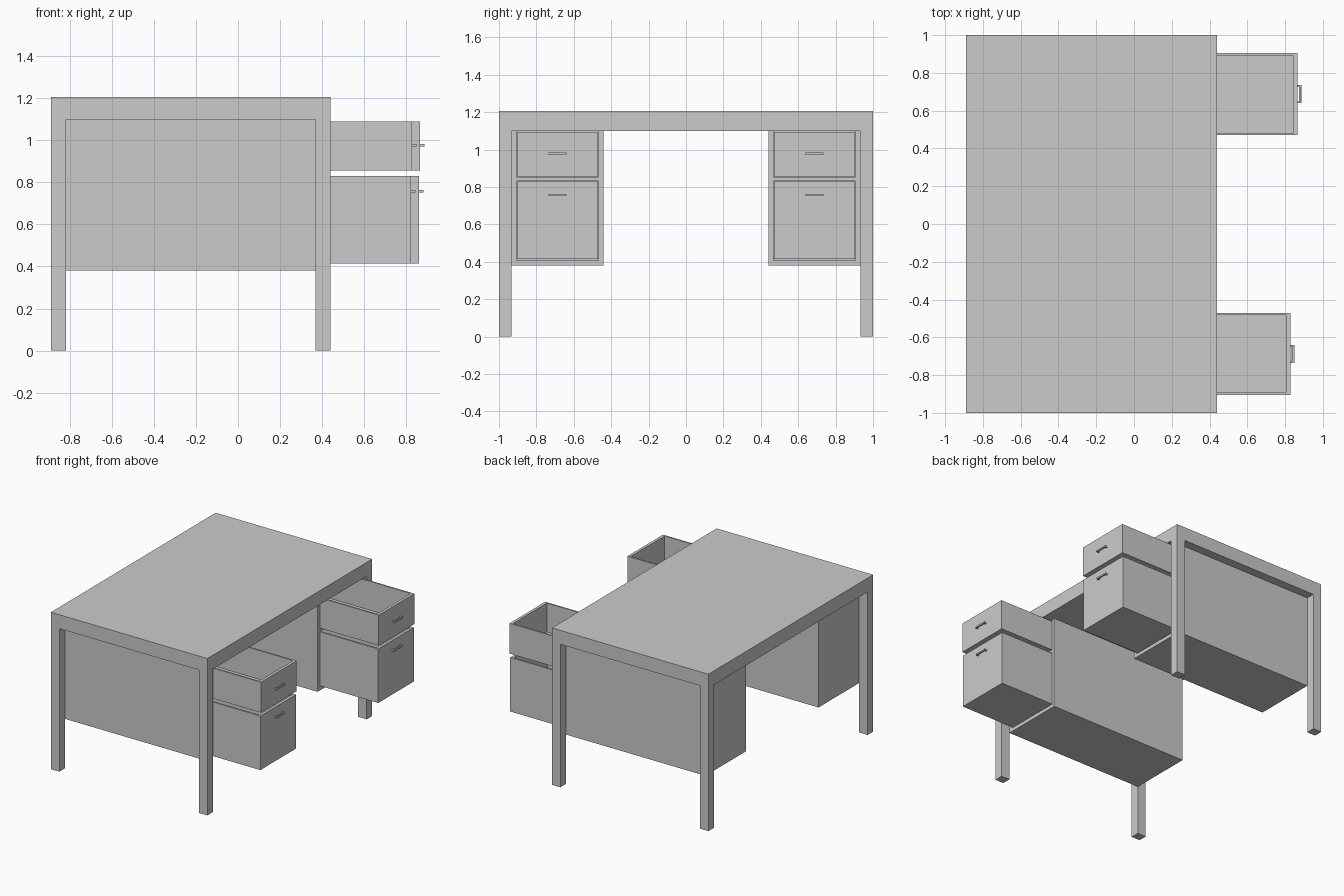
import bpy

if "Cube" in bpy.data.objects:
    bpy.data.objects.remove(bpy.data.objects["Cube"])


def add_box(verts, faces, x, y, z):
    """Append one axis-aligned box to a vertex and face list."""
    n = len(verts)
    verts += [(a, b, c) for c in sorted(z) for a, b in
              ((min(x), min(y)), (max(x), min(y)), (max(x), max(y)), (min(x), max(y)))]
    faces += [tuple(n + i for i in f) for f in
              ((3, 2, 1, 0), (4, 5, 6, 7), (0, 1, 5, 4),
               (1, 2, 6, 5), (2, 3, 7, 6), (3, 0, 4, 7))]


def make(name, boxes):
    """Create an object from a list of (x range, y range, z range) boxes."""
    verts, faces = [], []
    for b in boxes:
        add_box(verts, faces, *b)
    mesh = bpy.data.meshes.new(name)
    mesh.from_pydata(verts, [], faces)
    ob = bpy.data.objects.new(name, mesh)
    bpy.context.collection.objects.link(ob)
    return ob


def drawer(name, y0, y1, z0, z1, front, handle_z):
    """Open-topped drawer with a front panel and a bracket handle."""
    t, back, face = 0.012, front - 1.13, front - 0.022
    make(name, [
        ((face, front), (y0, y1), (z0, z1)),
        ((back, face), (y0, y0 + t), (z0, z1)),
        ((back, face), (y1 - t, y1), (z0, z1)),
        ((back, back + t), (y0 + t, y1 - t), (z0, z1)),
        ((back + t, face), (y0 + t, y1 - t), (z0, z0 + t)),
    ])
    # bracket handle: two posts and a bar
    c, w, h = (y0 + y1) / 2, 0.048, 0.006
    z = (handle_z - h, handle_z + h)
    make(name + "_handle", [
        ((front, front + 0.012), (c - w, c - w + 0.01), z),
        ((front, front + 0.012), (c + w - 0.01, c + w), z),
        ((front + 0.012, front + 0.021), (c - w, c + w), z),
    ])


X0, X1, TOP, UNDER = -0.89, 0.44, 1.205, 1.098

# desk top
make("desk_top", [((X0, X1), (-1, 1), (UNDER, TOP))])

for s, side, front in ((-1, "left", 0.828), (1, "right", 0.866)):
    # legs
    for x, end in ((X0, "back"), (X1 - 0.072, "front")):
        make(f"{side}_{end}_leg", [((x, x + 0.072), (s * 0.933, s), (0, UNDER))])

    # pedestal cabinet: two sides, back, bottom and divider
    bx, fx = -0.818, 0.368
    inner, outer, t = 0.44, 0.933, 0.027
    span = (s * (inner + t), s * (outer - t))
    make(f"{side}_cabinet", [
        ((bx, fx), (s * inner, s * (inner + t)), (0.38, UNDER)),
        ((bx, fx), (s * (outer - t), s * outer), (0.38, UNDER)),
        ((bx, bx + t), span, (0.38, UNDER)),
        ((bx + t, fx), span, (0.38, 0.408)),
        ((bx + t, fx), span, (0.833, 0.852)),
    ])

    # drawers pulled out of the cabinet
    y0, y1 = sorted((s * 0.471, s * 0.904))
    drawer(f"{side}_upper_drawer", y0, y1, 0.857, 1.09, front, 0.977)
    drawer(f"{side}_lower_drawer", y0, y1, 0.414, 0.829, front - 0.005, 0.757)
